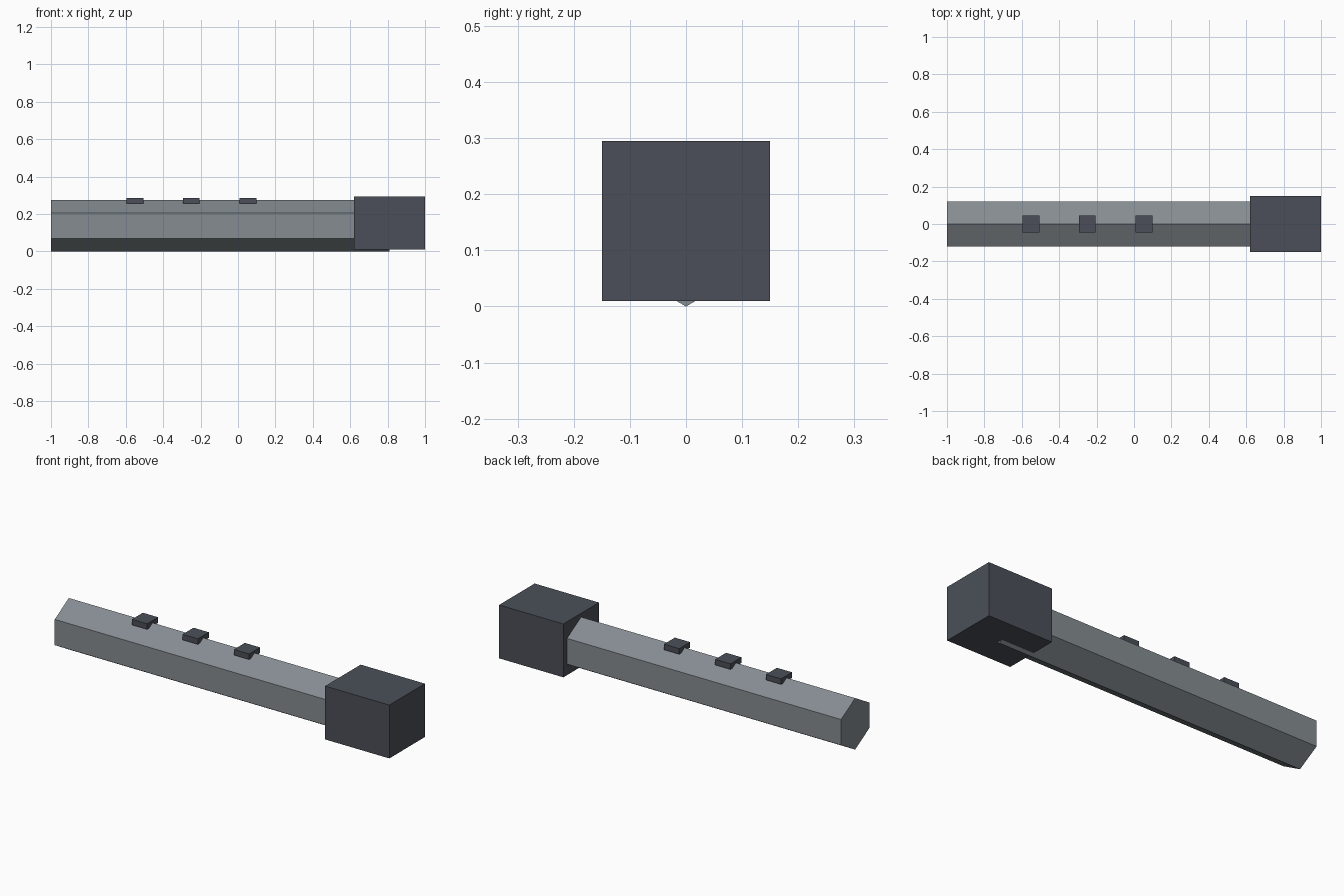
import bpy
import math

if "Cube" in bpy.data.objects:
    bpy.data.objects.remove(bpy.data.objects["Cube"])


def material(name, rgb):
    m = bpy.data.materials.new(name)
    m.diffuse_color = (*rgb, 1)
    m.use_nodes = True
    m.node_tree.nodes["Principled BSDF"].inputs["Base Color"].default_value = m.diffuse_color
    return m


STEEL = material("steel grey", (0.235, 0.264, 0.284))
DARK = material("dark slate", (0.07, 0.078, 0.098))


def box(name, x0, x1, half_y, z0, z1):
    bpy.ops.mesh.primitive_cube_add(size=1, location=((x0 + x1) / 2, 0, (z0 + z1) / 2))
    ob = bpy.context.object
    ob.name = name
    ob.scale = (x1 - x0, 2 * half_y, z1 - z0)
    bpy.ops.object.transform_apply(location=False, rotation=False, scale=True)
    ob.data.materials.append(DARK)


# Hexagonal bar lying along x, with ridges at top and bottom
R, X0, X1 = 0.1375, -1.0, 0.81
verts = [(x, R * math.sin(i * math.pi / 3), R + R * math.cos(i * math.pi / 3))
         for x in (X0, X1) for i in range(6)]
faces = [(i, i + 6, (i + 1) % 6 + 6, (i + 1) % 6) for i in range(6)]
faces += [tuple(range(6)), tuple(range(11, 5, -1))]
mesh = bpy.data.meshes.new("hex_bar")
mesh.from_pydata(verts, [], faces)
mesh.materials.append(STEEL)
bar = bpy.data.objects.new("hex_bar", mesh)
bpy.context.collection.objects.link(bar)

# Consistent outward normals
bpy.context.view_layer.objects.active = bar
bar.select_set(True)
bpy.ops.object.mode_set(mode='EDIT')
bpy.ops.mesh.select_all(action='SELECT')
bpy.ops.mesh.normals_make_consistent(inside=False)
bpy.ops.object.mode_set(mode='OBJECT')

# Block at the end of the bar
box("end_block", 0.62, 1.0, 0.15, 0.01, 0.295)

# Three small studs along the top ridge
for n, x in enumerate((-0.55, -0.25, 0.053)):
    box(f"top_stud_{n + 1}", x - 0.045, x + 0.045, 0.046, 0.257, 0.287)
